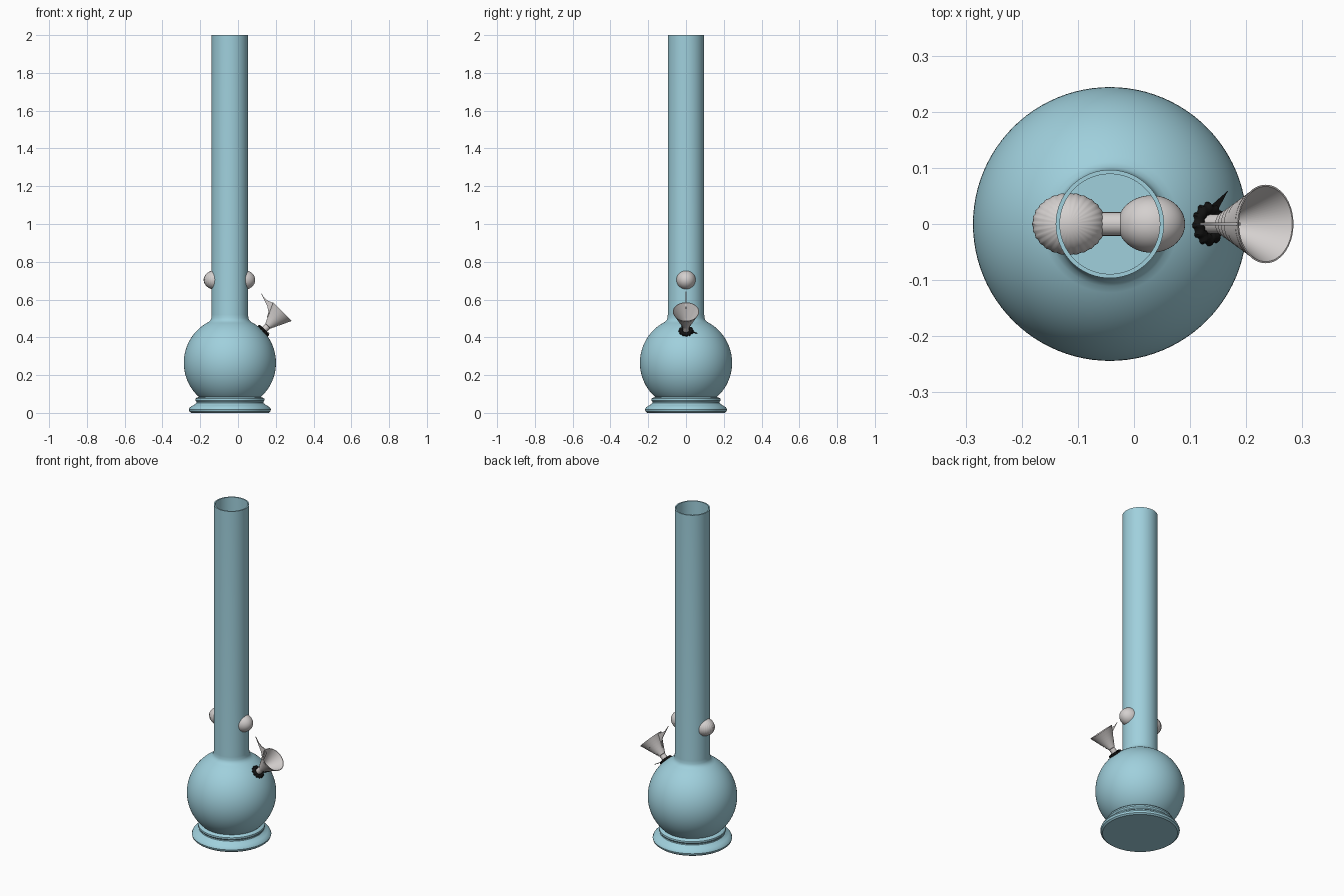
import bpy, bmesh, math
from mathutils import Vector, Matrix

if "Cube" in bpy.data.objects:
    bpy.data.objects.remove(bpy.data.objects["Cube"])

CX = -0.043          # axis of the vessel
BALL_Z, R = 0.265, 0.244


def material(name, rgb):
    m = bpy.data.materials.new(name)
    m.diffuse_color = (*rgb, 1)
    m.use_nodes = True
    m.node_tree.nodes["Principled BSDF"].inputs["Base Color"].default_value = m.diffuse_color
    return m


TEAL = material("teal glass", (0.35, 0.63, 0.72))
GREY = material("warm light grey", (0.66, 0.63, 0.62))
BLACK = material("black rubber", (0.006, 0.006, 0.006))


def make(name, bm, mat, angle=35):
    bmesh.ops.recalc_face_normals(bm, faces=bm.faces)
    me = bpy.data.meshes.new(name)
    bm.to_mesh(me)
    bm.free()
    ob = bpy.data.objects.new(name, me)
    bpy.context.collection.objects.link(ob)
    me.materials.append(mat)
    bpy.context.view_layer.objects.active = ob
    ob.select_set(True)
    bpy.ops.object.shade_smooth_by_angle(angle=math.radians(angle))
    ob.select_set(False)
    return ob


def lathe(profile, seg, matrix, ripple=None):
    """Revolve (radius, height) points around local z."""
    bm = bmesh.new()
    rings = []
    for r, h in profile:
        if r < 1e-6:
            rings.append([bm.verts.new((0, 0, h))] * seg)
            continue
        ring = []
        for i in range(seg):
            k = r * (ripple(i) if ripple else 1)
            a = math.tau * i / seg
            ring.append(bm.verts.new((k * math.cos(a), k * math.sin(a), h)))
        rings.append(ring)
    for a, b in zip(rings, rings[1:]):
        for i in range(seg):
            j = (i + 1) % seg
            face = list(dict.fromkeys((a[i], a[j], b[j], b[i])))
            if len(face) > 2:
                bm.faces.new(face)
    bm.transform(matrix)
    return bm


def arc(r, z, a0, a1, n):
    """Points of a circle section, angles as elevation in degrees."""
    return [(r * math.cos(t), z + r * math.sin(t)) for t in
            (math.radians(a0 + (a1 - a0) * i / n) for i in range(n + 1))]


# Vessel: stepped foot, round chamber, tall open tube with wall thickness
outer = [(0, 0), (0.205, 0), (0.214, 0.007), (0.217, 0.018), (0.212, 0.029),
         (0.198, 0.038), (0.186, 0.045), (0.178, 0.052), (0.177, 0.058),
         (0.183, 0.066), (0.182, 0.075), (0.175, 0.081), (0.163, 0.084)]
outer += arc(R, BALL_Z, -46, 63, 36)
outer += [(0.102, 0.492), (0.098, 0.502), (0.0965, 0.52), (0.0965, 2.0)]
inner = [(0.089, 2.0), (0.089, 0.49)] + arc(R - 0.008, BALL_Z, 66, -46, 30) + [(0, 0.095)]
make("glass_vessel", lathe(outer + inner, 96, Matrix.Translation((CX, 0, 0))), TEAL)


# Two knobs on a short bar passing through the tube
def knob(name, x, rx, ry, ripple=None):
    prof = [(0, -1)] + arc(1, 0, -85, 85, 24) + [(0, 1)]
    m = Matrix.Translation((x, 0, 0.704)) @ Matrix.Diagonal((rx, ry, 0.052, 1))
    make(name, lathe(prof, 96, m, ripple), GREY)


knob("ribbed_knob", -0.116, 0.065, 0.055, lambda i: 1 + 0.015 * math.cos(math.tau * i * 28 / 96))
knob("smooth_knob", 0.031, 0.060, 0.051)
bar = lathe([(0, -0.04), (0.021, -0.04), (0.021, 0.04), (0, 0.04)], 24,
            Matrix.Translation((-0.04, 0, 0.704)) @ Matrix.Rotation(math.pi / 2, 4, 'Y'))
make("knob_bar", bar, GREY)

# Tilted bowl: local z runs outwards at 45 degrees, origin on the chamber skin
TILT = Matrix.Translation((0.13, 0, 0.431)) @ Matrix.Rotation(math.pi / 4, 4, 'Y')
bowl = [(0, -0.06), (0.017, -0.06), (0.017, 0.04)]
steps = 8
for i in range(steps):
    t0, t1 = i / steps, (i + 1) / steps
    bowl += [(0.021 + 0.048 * t0, 0.042 + 0.106 * t0),
             (0.018 + 0.052 * t1, 0.042 + 0.106 * t1)]
bowl += [(0.067, 0.148), (0.010, 0.045), (0, 0.045)]
make("bowl", lathe(bowl, 64, TILT), GREY, 25)

# Thin curved thorn used as the bowl handle
bm = bmesh.new()
outline = [(0.118, 0.642), (0.137, 0.612), (0.158, 0.594), (0.185, 0.583),
           (0.190, 0.560), (0.165, 0.500), (0.153, 0.505), (0.161, 0.535),
           (0.155, 0.565), (0.139, 0.597)]
front = bm.faces.new([bm.verts.new((x, -0.003, z)) for x, z in outline])
ext = bmesh.ops.extrude_face_region(bm, geom=[front], use_keep_orig=True)
bmesh.ops.translate(bm, vec=(0, 0.006, 0),
                    verts=[v for v in ext["geom"] if isinstance(v, bmesh.types.BMVert)])
make("bowl_handle", bm, GREY, 20)

# Notched rubber grommet around the stem
ring = [(0.026 + 0.011 * math.cos(a), 0.003 + 0.012 * math.sin(a))
        for a in (math.tau * i / 12 for i in range(13))]
make("grommet", lathe(ring, 48, TILT, lambda i: 1.06 if i % 4 < 2 else 0.95), BLACK)

# Small pointed tab sticking out of the grommet
bm = bmesh.new()
tri = [Vector(p) for p in ((0.125, 0.022, 0.436), (0.148, 0.022, 0.425), (0.168, 0.060, 0.420))]
lo = [bm.verts.new(p) for p in tri]
hi = [bm.verts.new(p + Vector((0, 0, 0.003))) for p in tri]
bm.faces.new(lo)
bm.faces.new(hi)
for i in range(3):
    j = (i + 1) % 3
    bm.faces.new((lo[i], lo[j], hi[j], hi[i]))
make("grommet_tab", bm, BLACK, 20)
